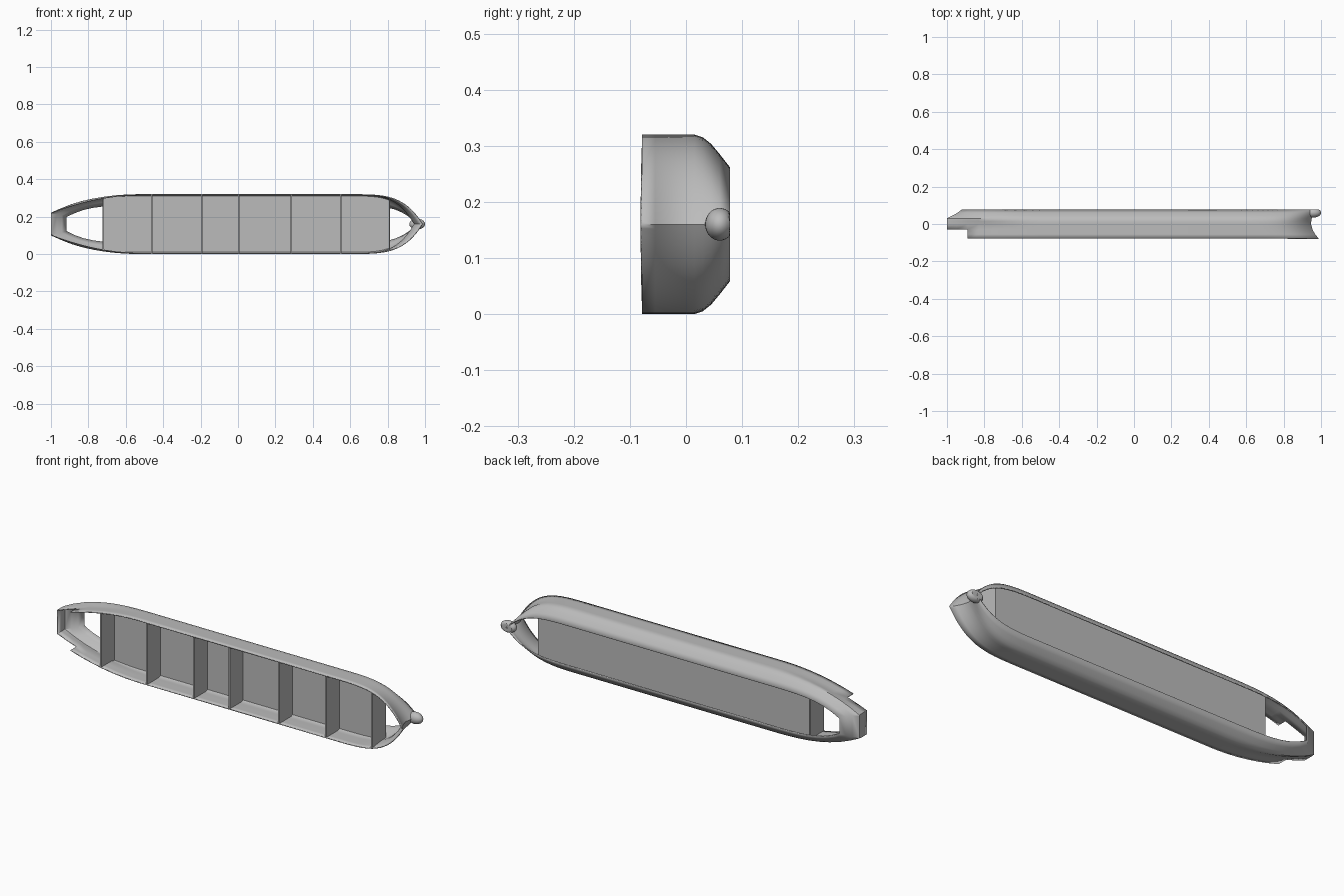
import bpy, bmesh, math

if "Cube" in bpy.data.objects:
    bpy.data.objects.remove(bpy.data.objects["Cube"], do_unlink=True)

DECK, KEEL, FLOOR, MID = -0.078, 0.078, 0.03, 0.16
STERN_START, BOW_START = -0.5, 0.55
STEP_X, STEP_Y = -0.89, -0.03

grey = bpy.data.materials.new("hull grey")
grey.use_nodes = True
grey.diffuse_color = (0.5, 0.5, 0.5, 1)
grey.node_tree.nodes["Principled BSDF"].inputs["Base Color"].default_value = (0.5, 0.5, 0.5, 1)


def lerp_table(table, v):
    for (a, fa), (b, fb) in zip(table, table[1:]):
        if v <= b:
            return fa + (fb - fa) * max(0, (v - a) / (b - a))
    return table[-1][1]


# Hull form, as functions of the depth y
def beam(y):
    return lerp_table([(DECK, 0.16), (0.015, 0.16), (0.03, 0.155), (0.045, 0.143),
                       (0.06, 0.125), (KEEL, 0.102)], y)


def bow_tip(y):
    return lerp_table([(DECK, 0.988), (-0.055, 0.968), (-0.03, 0.955), (0, 0.946),
                       (0.03, 0.95), (0.05, 0.96), (KEEL, 0.962)], y)


def stern_end(y):
    return lerp_table([(DECK, -1), (0.03, -1), (0.055, -0.95), (KEEL, -0.92)], y)


def half_width(x, y):
    if x > BOW_START:
        u = (x - BOW_START) / (bow_tip(y) - BOW_START)
        return beam(y) * (1 - min(u, 1) ** 4.5)
    if x < STERN_START:
        u = (STERN_START - x) / (STERN_START - stern_end(y))
        power = lerp_table([(0, 2), (KEEL, 4)], y)
        return beam(y) * (1 - 0.62 * min(u, 1) ** power)
    return beam(y)


def finish(name, bm, thickness=0.0, offset=-1):
    bmesh.ops.recalc_face_normals(bm, faces=bm.faces)
    mesh = bpy.data.meshes.new(name)
    bm.to_mesh(mesh)
    bm.free()
    obj = bpy.data.objects.new(name, mesh)
    bpy.context.collection.objects.link(obj)
    mesh.materials.append(grey)
    if thickness:
        mod = obj.modifiers.new("thickness", "SOLIDIFY")
        mod.thickness, mod.offset = thickness, offset
    return obj


def smooth(obj):
    bpy.ops.object.select_all(action="DESELECT")
    obj.select_set(True)
    bpy.context.view_layer.objects.active = obj
    bpy.ops.object.shade_smooth_by_angle(angle=math.radians(35))


# Side shell: one closed outline per depth level, skinned together
stern_u = [1, 0.9, 0.78, 0.66, 0.54, 0.42, 0.3, 0.18, 0.08, 0]
bow_u = [1 - (1 - i / 20) ** 1.5 for i in range(21)]
levels = [DECK, -0.055, STEP_Y, 0, 0.015, 0.03, 0.045, 0.06, KEEL]
bm = bmesh.new()
rings = []
for y in levels:
    xs = [STERN_START + u * (stern_end(y) - STERN_START) for u in stern_u]
    xs += [BOW_START + u * (bow_tip(y) - BOW_START) for u in bow_u]
    side = [(x, half_width(x, y)) for x in xs]
    loop = side + [(x, -h) for x, h in reversed(side[:-1])]
    rings.append([bm.verts.new((x, y, MID + h)) for x, h in loop])
for lower, upper in zip(rings, rings[1:]):
    n = len(lower)
    for i in range(n):
        j = (i + 1) % n
        bm.faces.new((lower[i], lower[j], upper[j], upper[i]))
# Notch at the stern
notch = [f for f in bm.faces
         if f.calc_center_median().x < STEP_X and f.calc_center_median().y < STEP_Y]
bmesh.ops.delete(bm, geom=notch, context="FACES")
smooth(finish("hull_shell", bm, 0.005))

# Inner bottom plate between the end bulkheads
AFT, FORE = -0.72, 0.81
bm = bmesh.new()
xs = [AFT + (FORE - AFT) * i / 40 for i in range(41)]
rim = [(x, half_width(x, FLOOR) - 0.002) for x in xs]
outline = rim + [(x, -h) for x, h in reversed(rim)]
bm.faces.new([bm.verts.new((x, FLOOR, MID + h)) for x, h in outline])
finish("inner_bottom", bm, 0.004, 0)

# Transverse bulkheads shaped to the hull section
for k, x in enumerate([AFT, -0.46, -0.195, 0.005, 0.285, 0.55, FORE]):
    bm = bmesh.new()
    rim = [(y, half_width(x, y) - 0.002) for y in (DECK, -0.05, -0.02, 0, 0.015, FLOOR)]
    outline = rim + [(y, -h) for y, h in reversed(rim)]
    bm.faces.new([bm.verts.new((x, y, MID + h)) for y, h in outline])
    finish(f"bulkhead_{k + 1}", bm, 0.008, 0)

# Bulb at the foot of the bow, trimmed flat at the keel
bm = bmesh.new()
bmesh.ops.create_uvsphere(bm, u_segments=24, v_segments=16, radius=1)
for v in bm.verts:
    v.co = (0.958 + 0.042 * v.co.x, min(KEEL, 0.06 + 0.026 * v.co.y), MID + 0.029 * v.co.z)
smooth(finish("bow_bulb", bm))
